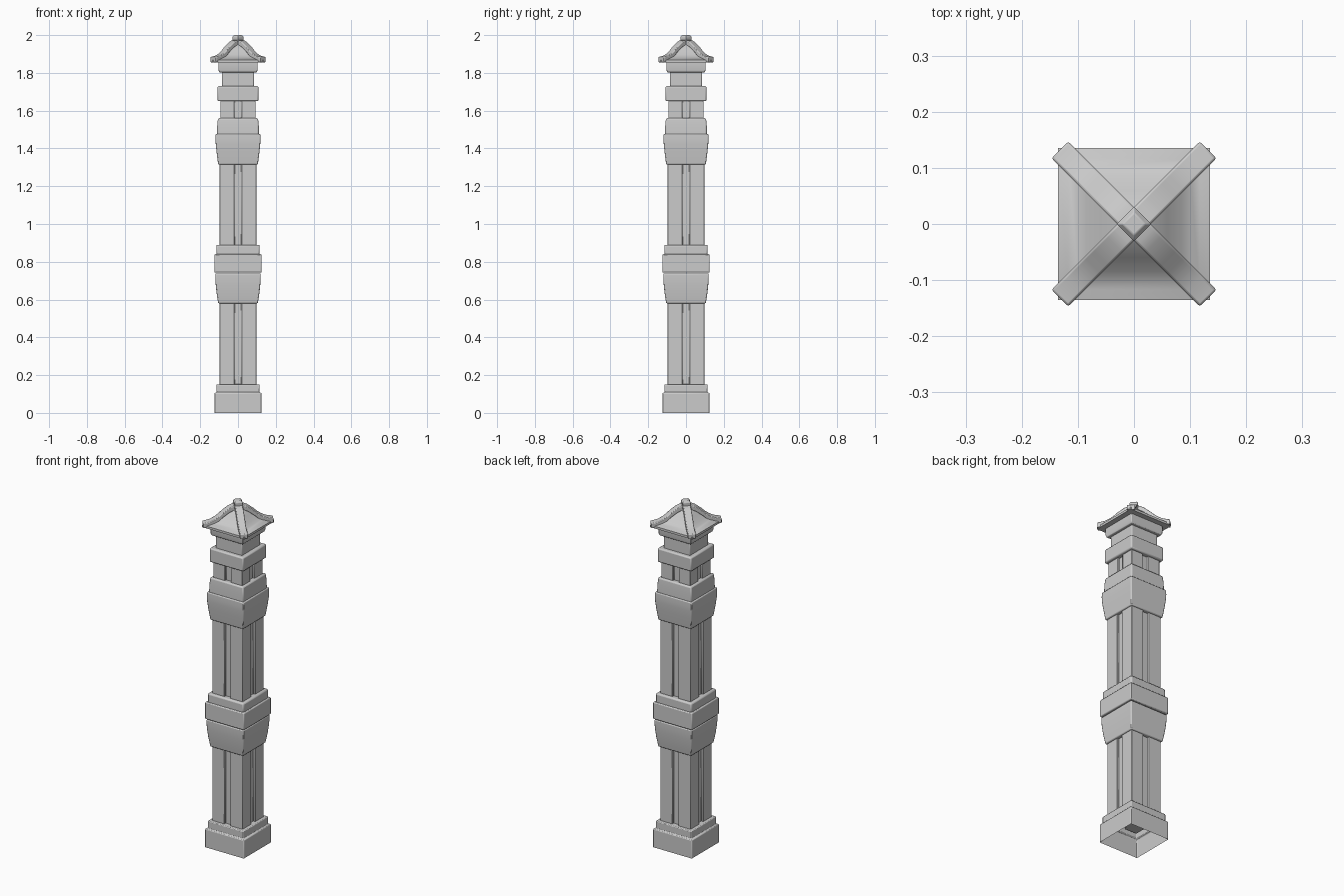
import bpy, bmesh, math
from mathutils import Vector, Matrix

cube = bpy.data.objects.get("Cube")
if cube:
    bpy.data.objects.remove(cube, do_unlink=True)

stone = bpy.data.materials.new("grey stone")
stone.use_nodes = True
GREY = (0.6, 0.6, 0.6, 1)
stone.diffuse_color = GREY
stone.node_tree.nodes["Principled BSDF"].inputs["Base Color"].default_value = GREY


def finish(name, bm, bevel=0.005, angle=35):
    """Turn a bmesh into a softly bevelled object."""
    bmesh.ops.recalc_face_normals(bm, faces=bm.faces)
    mesh = bpy.data.meshes.new(name)
    bm.to_mesh(mesh)
    bm.free()
    mesh.materials.append(stone)
    obj = bpy.data.objects.new(name, mesh)
    bpy.context.collection.objects.link(obj)
    if bevel:
        mod = obj.modifiers.new("soft edges", 'BEVEL')
        mod.width = bevel
        mod.segments = 2
        mod.limit_method = 'ANGLE'
        mod.angle_limit = math.radians(30)
    bpy.ops.object.select_all(action='DESELECT')
    obj.select_set(True)
    bpy.context.view_layer.objects.active = obj
    bpy.ops.object.shade_smooth_by_angle(angle=math.radians(angle))
    return obj


def loft(bm, rings, bottom=True, top=True):
    """Bridge rings of points with quads and close the ends."""
    loops = [[bm.verts.new(p) for p in ring] for ring in rings]
    n = len(loops[0])
    for a, b in zip(loops, loops[1:]):
        for i in range(n):
            j = (i + 1) % n
            bm.faces.new((a[i], a[j], b[j], b[i]))
    if bottom:
        bm.faces.new(loops[0])
    if top:
        bm.faces.new(loops[-1])


def square_stack(name, profile, bottom=True, bevel=0.005):
    """Square moulding from (half width, height) pairs."""
    bm = bmesh.new()
    corners = ((-1, -1), (1, -1), (1, 1), (-1, 1))
    loft(bm, [[(w * x, w * y, z) for x, y in corners] for w, z in profile], bottom)
    return finish(name, bm, bevel)


def grooved_shaft(name, half, z0, z1, groove=0.019, depth=0.012):
    """Square shaft with a groove down the middle of each side."""
    side = [(-half, -half), (-groove, -half), (-groove, depth - half),
            (groove, depth - half), (groove, -half)]
    outline = [Matrix.Rotation(k * math.pi / 2, 2) @ Vector(p)
               for k in range(4) for p in side]
    bm = bmesh.new()
    loft(bm, [[(p.x, p.y, z) for p in outline] for z in (z0, z1)])
    return finish(name, bm, 0.003)


# Hollow plinth
square_stack("plinth", [(0.125, 0), (0.125, 0.105), (0.115, 0.107),
                        (0.115, 0.15), (0.09, 0.152)], bottom=False, bevel=0.004)

# Shafts
grooved_shaft("lower_shaft", 0.097, 0.12, 0.6)
grooved_shaft("upper_shaft", 0.097, 0.88, 1.33)
grooved_shaft("lantern_post", 0.093, 1.55, 1.66)

# Collars with a swelling lower half
square_stack("lower_collar_swell", [(0.105, 0.58), (0.109, 0.605), (0.114, 0.64),
                                    (0.118, 0.68), (0.12, 0.71), (0.12, 0.738)])
square_stack("lower_collar_band", [(0.125, 0.742), (0.125, 0.84)])
square_stack("lower_collar_cap", [(0.115, 0.83), (0.115, 0.89)], bevel=0.008)
square_stack("upper_collar_swell", [(0.105, 1.315), (0.109, 1.345), (0.114, 1.385),
                                    (0.118, 1.425), (0.119, 1.45), (0.118, 1.477)])
square_stack("upper_collar_cap", [(0.111, 1.46), (0.11, 1.52), (0.106, 1.56)], bevel=0.007)

# Head below the roof
square_stack("head_band", [(0.108, 1.65), (0.108, 1.73)], bevel=0.007)
square_stack("neck", [(0.085, 1.72), (0.085, 1.82)])
square_stack("eave_moulding", [(0.1, 1.803), (0.104, 1.815), (0.104, 1.858)], bevel=0.003)

# Sweeping roof
square_stack("roof", [(0.135, 1.855), (0.135, 1.868), (0.117, 1.876), (0.1, 1.884),
                      (0.085, 1.895), (0.06, 1.922), (0.035, 1.947), (0.005, 1.962)],
             bevel=0)

# Four hip ribs running from the finial to the corners
PATH = [(0, 1.975), (0.03, 1.972), (0.05, 1.963), (0.085, 1.937), (0.105, 1.918),
        (0.125, 1.904), (0.15, 1.892), (0.187, 1.884)]
HALF_RIB, THICK = 0.021, 0.029
for k, label in enumerate(("back_left", "back_right", "front_right", "front_left")):
    bm = bmesh.new()
    loft(bm, [[(r, -HALF_RIB, z - THICK), (r, HALF_RIB, z - THICK),
               (r, HALF_RIB, z), (r, -HALF_RIB, z)] for r, z in PATH])
    turn = Matrix.Rotation(math.pi / 4 + k * math.pi / 2, 4, 'Z')
    bm.transform(turn)
    finish("roof_rib_" + label, bm, 0.004)

# Diamond finial
finial = square_stack("finial", [(0.022, 1.955), (0.022, 1.99), (0.014, 2.0)], bevel=0.002)
finial.data.transform(Matrix.Rotation(math.pi / 4, 4, 'Z'))
